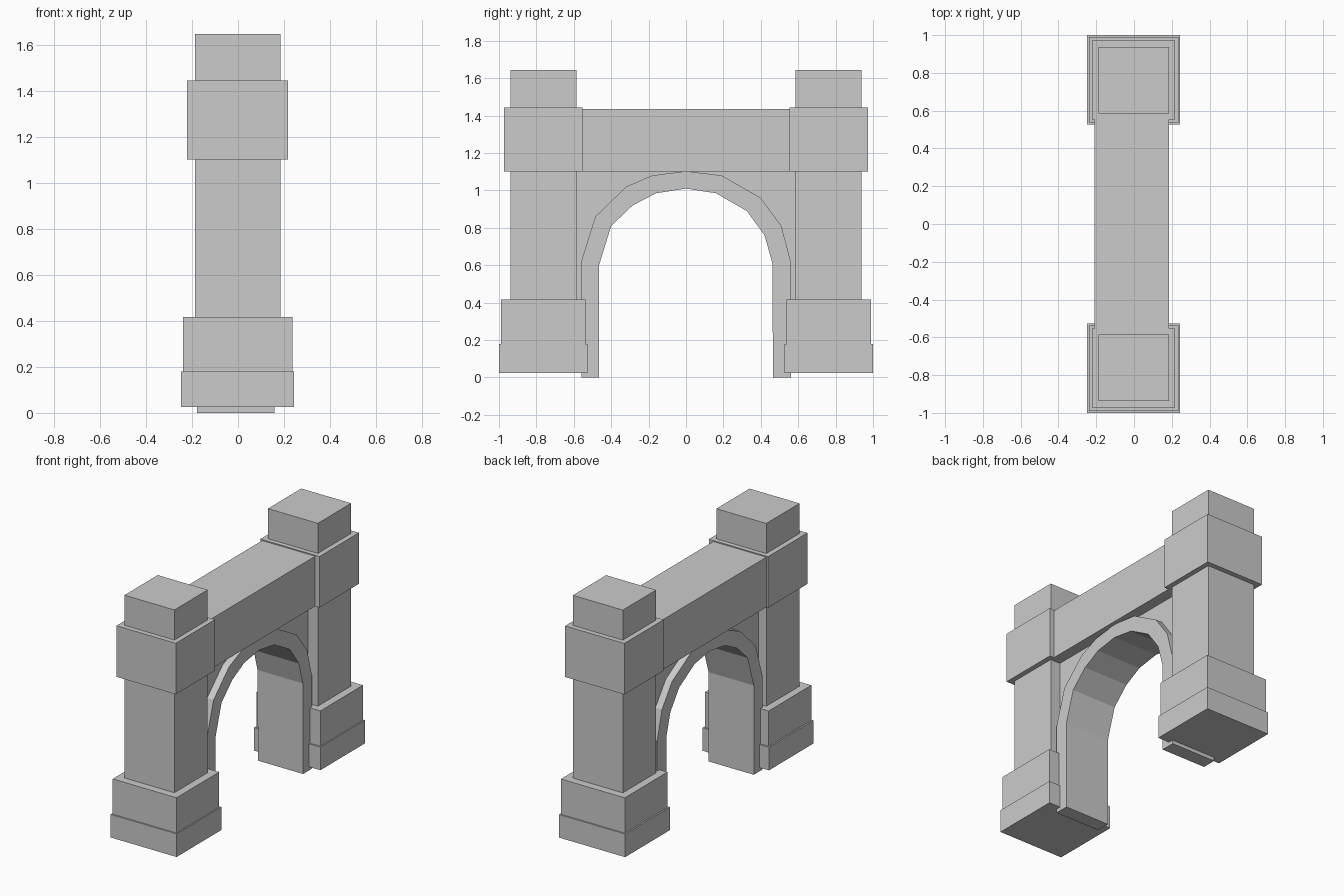
import bpy, bmesh

if "Cube" in bpy.data.objects:
    bpy.data.objects.remove(bpy.data.objects["Cube"])


def box(name, x0, x1, y0, y1, z0, z1):
    bm = bmesh.new()
    bmesh.ops.create_cube(bm, size=1)
    for v in bm.verts:
        v.co.x = x0 if v.co.x < 0 else x1
        v.co.y = y0 if v.co.y < 0 else y1
        v.co.z = z0 if v.co.z < 0 else z1
    finish(name, bm)


def finish(name, bm):
    bmesh.ops.recalc_face_normals(bm, faces=bm.faces)
    me = bpy.data.meshes.new(name)
    bm.to_mesh(me)
    bm.free()
    ob = bpy.data.objects.new(name, me)
    bpy.context.collection.objects.link(ob)


def band(name, inner, outer, x0, x1):
    """Solid strip between two (y, z) paths of equal length, extruded along x."""
    bm = bmesh.new()
    rows = [[bm.verts.new((x, y, z)) for y, z in path]
            for x, path in ((x0, inner), (x0, outer), (x1, outer), (x1, inner))]
    for i in range(len(inner) - 1):
        for k in range(4):
            a, b = rows[k], rows[(k + 1) % 4]
            bm.faces.new((a[i], a[i + 1], b[i + 1], b[i]))
    for i in (0, -1):
        bm.faces.new([r[i] for r in rows])
    finish(name, bm)


# Two stepped towers: plinth, upper base, shaft, wide band
for side, s in (("near", -1), ("far", 1)):
    for part, x0, x1, a, b, z0, z1 in (
            ("plinth", -0.248, 0.244, 0.526, 1.0, 0.025, 0.18),
            ("base", -0.238, 0.236, 0.537, 0.99, 0.18, 0.417),
            ("shaft", -0.187, 0.184, 0.585, 0.938, 0.417, 1.645),
            ("band", -0.222, 0.218, 0.554, 0.972, 1.10, 1.443)):
        y0, y1 = sorted((s * a, s * b))
        box(f"{side}_tower_{part}", x0, x1, y0, y1, z0, z1)

# Lintel between the towers
box("lintel", -0.209, 0.185, -0.57, 0.57, 1.10, 1.436)

# Faceted arch ring standing on the ground
inner = [(-0.465, 0), (-0.465, 0.6), (-0.40, 0.81), (-0.285, 0.92), (-0.16, 0.985),
         (0, 1.01), (0.16, 0.985), (0.325, 0.89), (0.42, 0.76), (0.462, 0.61), (0.465, 0)]
outer = [(-0.56, 0), (-0.56, 0.62), (-0.485, 0.86), (-0.32, 1.02), (-0.18, 1.08),
         (0, 1.103), (0.19, 1.08), (0.40, 0.96), (0.51, 0.81), (0.56, 0.62), (0.562, 0)]
band("arch_ring", inner, outer, -0.178, 0.158)

# Recessed wall filling the corners between arch and towers
wall_in = [(y * 0.97, z - 0.03 if z else 0.03) for y, z in outer]
wall_out = [(-0.6, 0.03), (-0.6, 0.62), (-0.6, 1.11), (-0.32, 1.11), (-0.18, 1.11), (0, 1.11),
            (0.19, 1.11), (0.40, 1.11), (0.6, 1.11), (0.6, 0.62), (0.6, 0.03)]
band("spandrel_wall", wall_in, wall_out, -0.13, 0.11)
